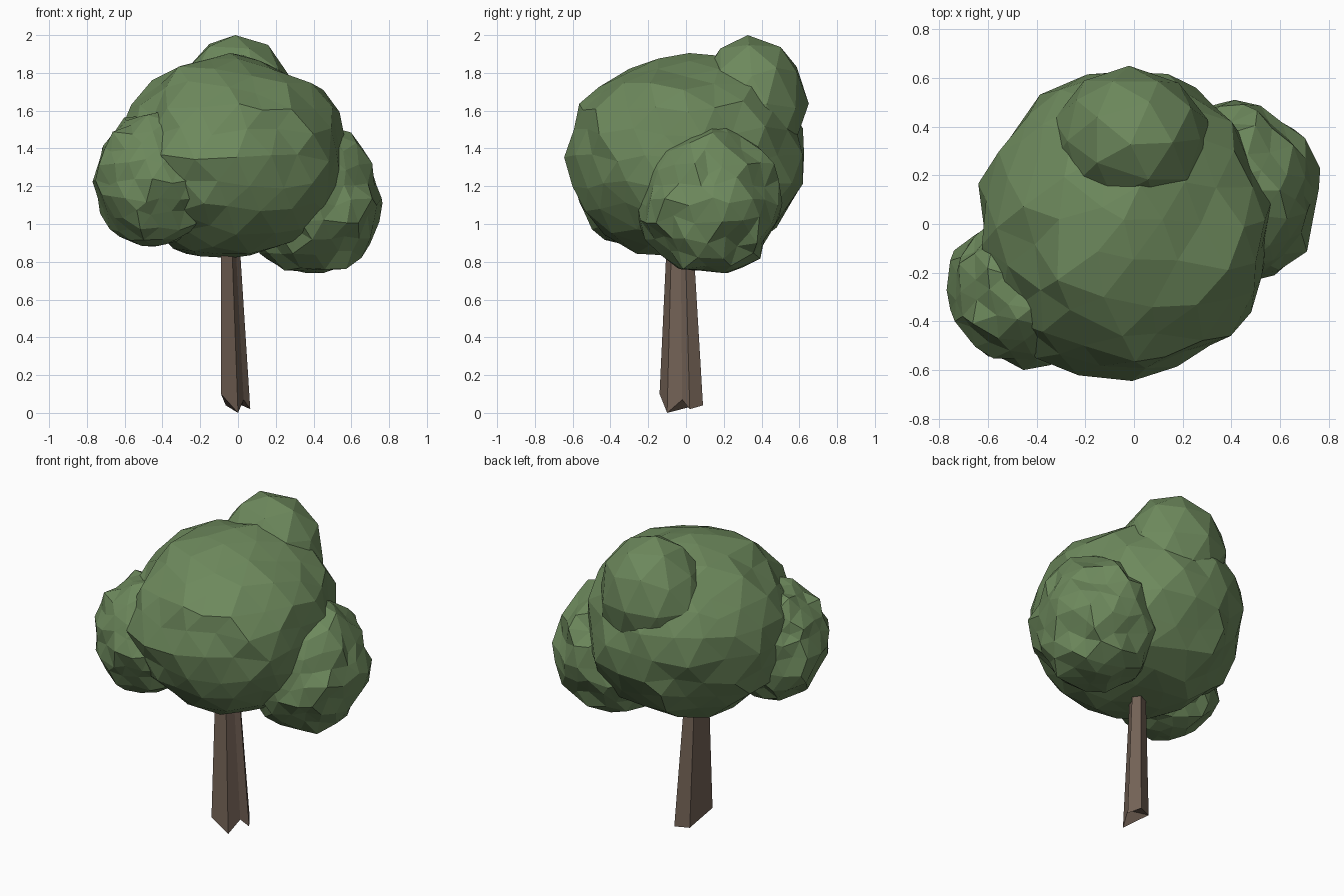
import bpy
import bmesh
import random
from mathutils import Vector, noise

random.seed(4)
if "Cube" in bpy.data.objects:
    bpy.data.objects.remove(bpy.data.objects["Cube"])


def make_material(name, colour):
    mat = bpy.data.materials.new(name)
    mat.use_nodes = True
    mat.diffuse_color = colour
    mat.node_tree.nodes["Principled BSDF"].inputs["Base Color"].default_value = colour
    return mat


leaf_green = make_material("leaf green", (0.152, 0.248, 0.107, 1))
bark_brown = make_material("bark brown", (0.172, 0.122, 0.092, 1))


def finish(bm, name, mat):
    bmesh.ops.recalc_face_normals(bm, faces=bm.faces)
    mesh = bpy.data.meshes.new(name)
    bm.to_mesh(mesh)
    bm.free()
    mesh.materials.append(mat)
    obj = bpy.data.objects.new(name, mesh)
    bpy.context.collection.objects.link(obj)


def foliage(name, low, high, detail, lumps, crumple, flat_base):
    """Faceted leaf clump, roughened and then fitted to the box low..high."""
    bm = bmesh.new()
    bmesh.ops.create_icosphere(bm, subdivisions=detail, radius=1)
    offset = Vector((random.uniform(0, 9), random.uniform(0, 9), 0))
    for v in bm.verts:
        swell = 1 + lumps * noise.noise(v.co * 2.5 + offset)
        jitter = Vector([random.uniform(-crumple, crumple) for _ in range(3)])
        v.co = v.co * swell + jitter
        # Press the underside towards a shallow base
        if v.co.z < flat_base:
            v.co.z = flat_base + (v.co.z - flat_base) * 0.35
    for axis in range(3):
        values = [v.co[axis] for v in bm.verts]
        lo, hi = min(values), max(values)
        for v in bm.verts:
            t = (v.co[axis] - lo) / (hi - lo)
            v.co[axis] = low[axis] + t * (high[axis] - low[axis])
    finish(bm, name, leaf_green)


# Leaf clumps
foliage("main_foliage", (-0.64, -0.645, 0.82), (0.57, 0.625, 1.905), 3, 0.03, 0.045, -0.92)
foliage("crown_foliage", (-0.33, 0.03, 1.27), (0.31, 0.65, 2.0), 2, 0.03, 0.05, -0.9)
foliage("left_foliage", (0.0, -0.26, 0.74), (0.765, 0.51, 1.54), 3, 0.08, 0.065, -0.9)
foliage("right_foliage", (-0.77, -0.60, 0.88), (-0.10, 0.06, 1.60), 3, 0.08, 0.065, -0.9)

# Tapered trunk with a creased side and a ragged foot
foot = [(0.0, -0.10, 0.0), (0.03, -0.02, 0.07), (0.065, 0.02, 0.02),
        (0.02, 0.09, 0.04), (-0.065, 0.055, 0.04), (-0.09, -0.14, 0.10)]
bm = bmesh.new()
lower = [bm.verts.new(p) for p in foot]
upper = [bm.verts.new((x * 0.55 - 0.04, y * 0.52 - 0.02, 1.1)) for x, y, z in foot]
for i in range(len(foot)):
    j = (i + 1) % len(foot)
    bm.faces.new((lower[i], lower[j], upper[j], upper[i]))
bm.faces.new(upper)
bmesh.ops.triangulate(bm, faces=[bm.faces.new(lower[::-1])])
finish(bm, "trunk", bark_brown)
